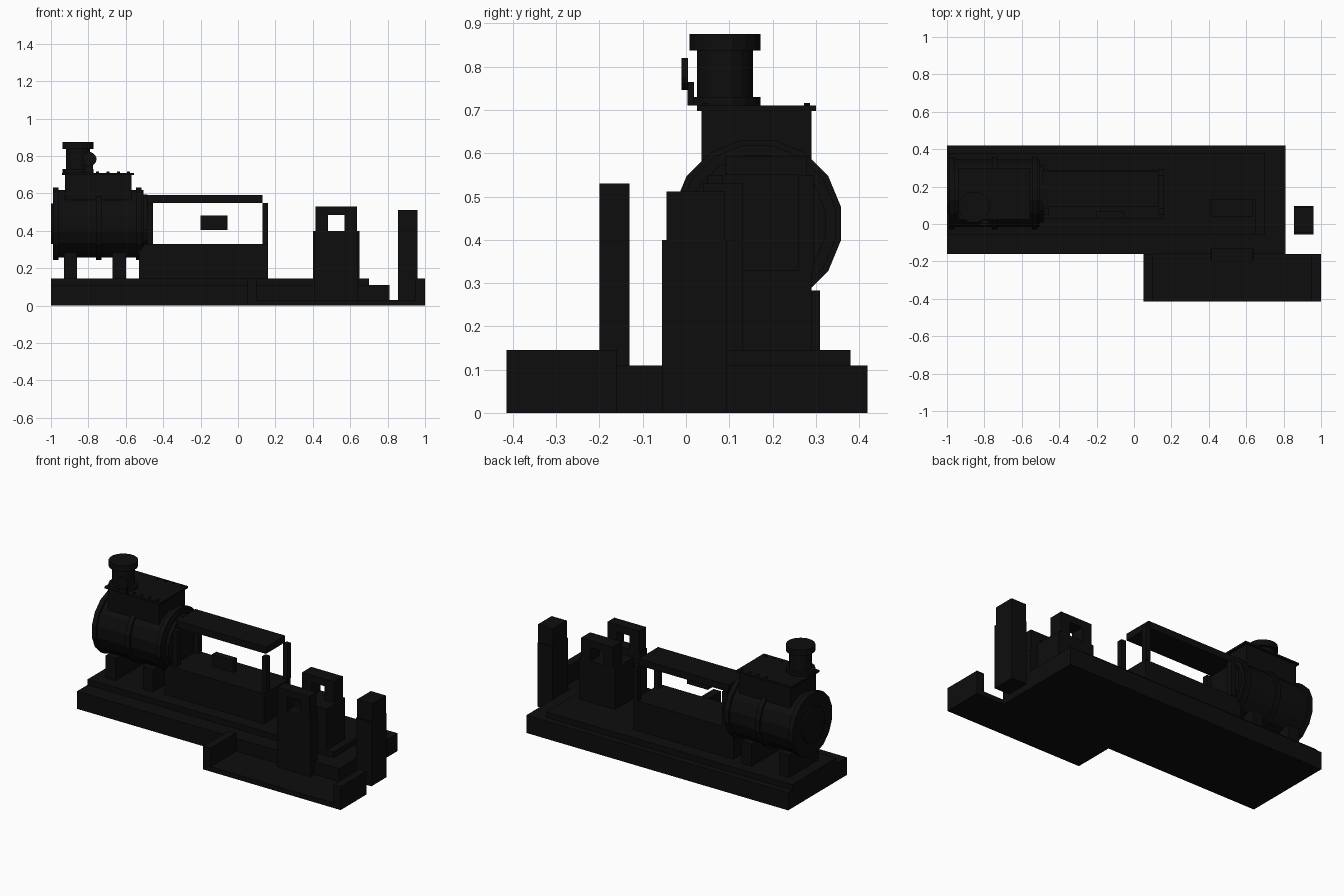
import bpy
import math
from mathutils import Matrix, Vector

cube = bpy.data.objects.get("Cube")
if cube:
    bpy.data.objects.remove(cube, do_unlink=True)

# One near-black paint
paint = bpy.data.materials.new("black_paint")
paint.use_nodes = True
colour = (0.004, 0.004, 0.004, 1)
paint.diffuse_color = colour
for node in paint.node_tree.nodes:
    if node.type == 'BSDF_PRINCIPLED':
        node.inputs["Base Color"].default_value = colour


def finish(name):
    ob = bpy.context.object
    ob.name = name
    ob.data.materials.clear()
    ob.data.materials.append(paint)
    return ob


def box(name, x, y, z):
    """Box from three (low, high) ranges."""
    bpy.ops.mesh.primitive_cube_add(size=1)
    ob = finish(name)
    size = [r[1] - r[0] for r in (x, y, z)]
    mid = Vector([(r[0] + r[1]) / 2 for r in (x, y, z)])
    ob.data.transform(Matrix.Translation(mid) @ Matrix.Diagonal((*size, 1)))
    return ob


def drum(name, axis, centre, radius, span, sides=16, end_radius=None):
    """Prism along an axis; centre holds the two remaining coordinates."""
    low, high = span
    bpy.ops.mesh.primitive_cone_add(vertices=sides, radius1=radius,
                                    radius2=radius if end_radius is None else end_radius,
                                    depth=high - low)
    ob = finish(name)
    place = list(centre)
    place.insert("xyz".index(axis), (low + high) / 2)
    turn = {'x': Matrix.Rotation(math.pi / 2, 4, 'Y'),
            'y': Matrix.Rotation(-math.pi / 2, 4, 'X'),
            'z': Matrix.Identity(4)}[axis]
    half_step = Matrix.Rotation(math.pi / sides, 4, 'Z')
    ob.data.transform(Matrix.Translation(place) @ turn @ half_step)
    return ob


# Stepped foundation
box("foundation_slab", (-1, 0.81), (-0.16, 0.42), (0, 0.11))
box("raised_floor", (-1, 0.70), (-0.055, 0.38), (0.11, 0.145))

# Open tray beside the foundation
box("tray_floor", (0.05, 1), (-0.415, -0.16), (0, 0.03))
box("tray_left_wall", (0.95, 1), (-0.415, -0.16), (0.03, 0.145))
box("tray_right_wall", (0.05, 0.10), (-0.415, -0.16), (0.03, 0.145))

# Boiler drum with bands and end caps
axis = (0.165, 0.4375)
drum("boiler", 'x', axis, 0.184, (-0.985, -0.505))
for i, x in enumerate((-0.975, -0.745, -0.53)):
    drum(f"boiler_band_{i}", 'x', axis, 0.197, (x - 0.015, x + 0.015))
drum("boiler_right_cap", 'x', axis, 0.11, (-1, -0.98))
drum("boiler_left_flange", 'x', axis, 0.16, (-0.51, -0.485))

# Saddles under the boiler
for i, x in enumerate((-0.895, -0.635)):
    box(f"boiler_saddle_{i}", (x - 0.035, x + 0.035), (0.02, 0.31), (0.145, 0.283))

# Casing on the boiler with a lid and bolts
box("top_casing", (-0.925, -0.57), (0.036, 0.29), (0.5, 0.70))
box("casing_lid", (-0.94, -0.555), (0.025, 0.30), (0.698, 0.71))
for i in range(4):
    for y in (0.045, 0.28):
        x = -0.75 + i * 0.055
        drum("lid_bolt", 'z', (x, y), 0.008, (0.70, 0.716), 6)

# Chimney and its round gauge
stack = (-0.855, 0.09)
drum("chimney_base", 'z', stack, 0.084, (0.71, 0.73))
drum("chimney_neck", 'z', stack, 0.066, (0.72, 0.85))
drum("chimney_cap", 'z', stack, 0.084, (0.838, 0.875))
drum("gauge", 'y', (-0.795, 0.783), 0.038, (-0.01, 0.005))
box("gauge_bracket", (-0.82, -0.775), (0.003, 0.018), (0.71, 0.765))

# Engine housing with a roof on posts
box("engine_housing", (-0.53, 0.16), (0.03, 0.29), (0.145, 0.33))
box("roof_beam", (-0.49, 0.13), (0.09, 0.28), (0.55, 0.592))
for side, x in (("left", 0.13), ("right", -0.485)):
    for place, y in (("front", 0.05), ("back", 0.26)):
        box(f"{side}_{place}_post", (x, x + 0.03), (y, y + 0.035), (0.33, 0.55))
box("control_box", (-0.2, -0.055), (0.03, 0.07), (0.405, 0.483))

# Two standing frames with a square opening at the top
for name, front, back, foot in (("front", -0.2, -0.13, 0), ("rear", 0.04, 0.13, 0.145)):
    y = (front, back)
    box(f"{name}_frame_body", (0.41, 0.64), y, (foot, 0.40))
    box(f"{name}_frame_right_leg", (0.415, 0.48), y, (0.40, 0.485))
    box(f"{name}_frame_left_leg", (0.57, 0.635), y, (0.40, 0.485))
    box(f"{name}_frame_top", (0.415, 0.635), y, (0.485, 0.53))
box("rear_frame_pedestal", (0.40, 0.65), (-0.055, 0.13), (0.145, 0.40))

# Free-standing pillar
box("pillar_body", (0.855, 0.96), (-0.055, 0.095), (0, 0.40))
box("pillar_head", (0.855, 0.96), (-0.045, 0.09), (0.40, 0.512))
